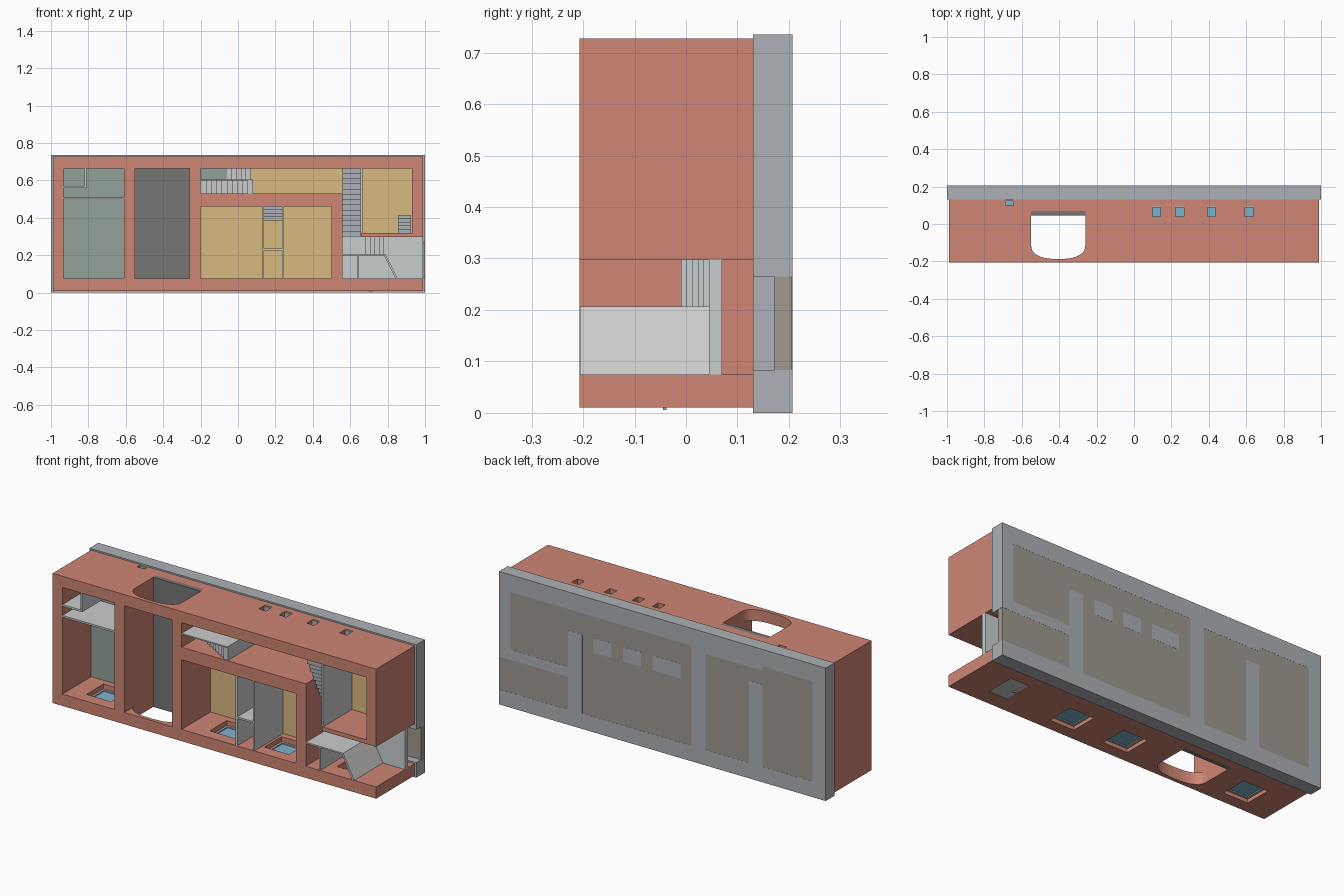
import bpy, bmesh, math

if "Cube" in bpy.data.objects:
    bpy.data.objects.remove(bpy.data.objects["Cube"])

FRONT, FLOOR, UNDER, BASE, BACK = -0.207, 0.045, 0.07, 0.13, 0.207


def material(name, r, g, b):
    m = bpy.data.materials.new(name)
    m.diffuse_color = tuple((c / 255) ** 2.2 for c in (r, g, b)) + (1,)
    m.use_nodes = True
    m.node_tree.nodes["Principled BSDF"].inputs["Base Color"].default_value = m.diffuse_color
    return m


BRICK = material("brick", 205, 133, 115)
CONCRETE = material("concrete", 172, 176, 180)
TAUPE = material("taupe", 158, 152, 143)
GREEN = material("green_floor", 146, 160, 152)
ASPHALT = material("asphalt", 117, 117, 117)
YELLOW = material("yellow_floor", 216, 184, 126)
PALE = material("pale_floor", 198, 206, 206)
WALL = material("partition", 196, 198, 198)
GLASS = material("glass", 125, 178, 205)


def prism(name, pts, lo, hi, axis='Y', mat=None):
    """Extrude an outline: (x, z) points along y, or (x, y) points along z."""
    bm = bmesh.new()
    place = (lambda p, t: (p[0], t, p[1])) if axis == 'Y' else (lambda p, t: (p[0], p[1], t))
    a = [bm.verts.new(place(p, lo)) for p in pts]
    b = [bm.verts.new(place(p, hi)) for p in pts]
    bm.faces.new(a)
    bm.faces.new(b[::-1])
    for i in range(len(pts)):
        j = (i + 1) % len(pts)
        bm.faces.new((a[i], b[i], b[j], a[j]))
    bmesh.ops.recalc_face_normals(bm, faces=bm.faces)
    me = bpy.data.meshes.new(name)
    bm.to_mesh(me)
    bm.free()
    ob = bpy.data.objects.new(name, me)
    bpy.context.collection.objects.link(ob)
    if mat:
        me.materials.append(mat)
    return ob


def box(name, x0, x1, y0, y1, z0, z1, mat=None):
    return prism(name, [(x0, z0), (x1, z0), (x1, z1), (x0, z1)], y0, y1, 'Y', mat)


def cut(target, cutter):
    mod = target.modifiers.new("cut", 'BOOLEAN')
    mod.operation, mod.solver, mod.object = 'DIFFERENCE', 'EXACT', cutter
    bpy.context.view_layer.objects.active = target
    bpy.ops.object.modifier_apply(modifier=mod.name)
    bpy.data.objects.remove(cutter)


def flight(name, along, start, end, c0, c1, y_low, y_high, n, mat):
    """Solid stair rising from start to end along x or z; -y is up."""
    pts = [(start, FLOOR)]
    for i in range(n):
        y = y_low + (y_high - y_low) * (i + 1) / n
        pts += [(start + (end - start) * i / n, y), (start + (end - start) * (i + 1) / n, y)]
    pts.append((end, FLOOR))
    if along == 'x':
        return prism(name, pts, c0, c1, 'Z', mat)
    ob = prism(name, pts, c0, c1, 'Z', mat)
    for v in ob.data.vertices:          # swap x and z
        v.co.x, v.co.z = v.co.z, v.co.x
    ob.data.flip_normals()
    return ob


# brick storey with open rooms
body = box("brick_storey", -0.99, 0.99, FRONT, BASE, 0.01, 0.727, BRICK)
rooms = [(-0.93, -0.61, 0.075, 0.665), (-0.55, -0.26, 0.075, 0.665),
         (-0.2, 0.5, 0.075, 0.46), (-0.2, 0.6, 0.53, 0.665),
         (0.56, 0.66, 0.25, 0.665), (0.65, 0.93, 0.32, 0.665),
         (0.56, 1.1, 0.075, 0.297)]
for x0, x1, z0, z1 in rooms:
    cut(body, box("cutter", x0, x1, -0.4, 0.4, z0, z1))

# arched passage through both outer walls
arch = [(-0.55, UNDER), (-0.55, -0.11)]
for i in range(1, 20):
    a = math.pi * i / 20
    c, s = math.cos(a), math.sin(a)
    arch.append((-0.405 - 0.145 * math.copysign(abs(c) ** 0.8, c), -0.11 - 0.077 * s ** 0.8))
arch += [(-0.26, -0.11), (-0.26, UNDER)]
cut(body, prism("cutter", arch, -0.1, 0.9, 'Z'))

# street windows with frame and pane
for x in (-0.755, 0.0, 0.335):
    x0, x1, y0, y1 = x - 0.075, x + 0.075, -0.14, 0.01
    cut(body, box("cutter", x0, x1, y0, y1, -0.1, 0.15))
    box("street_window_pane", x0, x1, y0, y1, 0.036, 0.042, GLASS)
    for fx0, fx1, fy0, fy1 in ((x0, x0 + 0.012, y0, y1), (x1 - 0.012, x1, y0, y1),
                               (x0, x1, y0, y0 + 0.012), (x0, x1, y1 - 0.012, y1)):
        box("street_window_frame", fx0, fx1, fy0, fy1, 0.03, 0.048, CONCRETE)

# street door
cut(body, box("cutter", 0.69, 0.81, -0.12, FLOOR, -0.1, 0.15))
box("street_door", 0.69, 0.81, -0.12, FLOOR, 0.014, 0.03, WALL)
box("door_handle", 0.70, 0.72, -0.045, -0.038, 0.006, 0.014, CONCRETE)

# cellar windows in the rear wall
for x, y0, y1 in ((-0.665, 0.1, BASE), (0.12, 0.04, 0.095), (0.245, 0.04, 0.095),
                  (0.415, 0.04, 0.095), (0.615, 0.04, 0.095)):
    cut(body, box("cutter", x - 0.022, x + 0.022, y0, y1, 0.6, 0.9))
    box("cellar_window_pane", x - 0.022, x + 0.022, y0, y1, 0.694, 0.7, GLASS)
    box("cellar_window_sill", x - 0.022, x + 0.022, y1 - 0.008, y1, 0.67, 0.725, CONCRETE)

# foundation slab with cellar rooms
slab = box("foundation", -1, 1, BASE, BACK, 0, 0.735, CONCRETE)
cellars = [(-0.18, 0.93, 0.52, 0.64), (-0.18, 0.49, 0.085, 0.44), (0.577, 0.93, 0.32, 0.53),
           (0.577, 1.1, 0.083, 0.265), (-0.53, -0.264, 0.085, 0.617),
           (-0.92, -0.613, 0.085, 0.64), (-0.63, -0.52, 0.54, 0.617),
           (0.42, 0.49, 0.43, 0.53), (0.24, 0.31, 0.43, 0.53),
           (0.06, 0.13, 0.43, 0.53), (-0.18, -0.11, 0.43, 0.53)]
for x0, x1, z0, z1 in cellars:
    cut(slab, box("cutter", x0, x1, 0, 0.4, z0, z1))
box("cellar_floor", -0.95, 0.95, 0.172, BACK - 0.0005, 0.05, 0.68, TAUPE)
box("cellar_floor_end", 0.52, 0.999, 0.1722, BACK - 0.0008, 0.07, 0.28, TAUPE)

# ground floor plates
for name, x0, x1, z0, z1, m in (
        ("left_floor", -0.93, -0.61, 0.075, 0.665, GREEN),
        ("passage_floor", -0.55, -0.26, 0.01, 0.727, ASPHALT),
        ("middle_floor", -0.2, 0.5, 0.075, 0.46, YELLOW),
        ("rear_floor", -0.2, 0.56, 0.53, 0.665, YELLOW),
        ("stair_floor", 0.56, 0.66, 0.297, 0.665, CONCRETE),
        ("right_floor", 0.66, 0.93, 0.32, 0.665, YELLOW),
        ("entry_floor", 0.56, 0.99, 0.075, 0.297, PALE)):
    box(name, x0, x1, FLOOR, UNDER, z0, z1, m)

# thin partitions
for x0, x1, z0, z1 in ((-0.93, -0.61, 0.5, 0.51), (-0.93, -0.81, 0.56, 0.57),
                       (-0.82, -0.81, 0.57, 0.665), (0.13, 0.14, 0.075, 0.46),
                       (0.235, 0.245, 0.075, 0.46), (0.14, 0.235, 0.225, 0.235),
                       (-0.2, 0.08, 0.599, 0.606), (0.655, 0.665, 0.32, 0.665),
                       (0.64, 0.648, 0.075, 0.199)):
    box("partition", x0, x1, FRONT + 0.001, FLOOR, z0, z1, WALL)
prism("entry_partition", [(0.56, 0.199), (0.78, 0.199), (0.842, 0.075), (0.855, 0.075),
                          (0.787, 0.207), (0.56, 0.207)], FRONT + 0.001, FLOOR, 'Y', WALL)

# stairs
flight("entry_stair", 'x', 0.78, 0.66, 0.207, 0.297, FLOOR, -0.01, 5, PALE)
box("entry_landing", 0.56, 0.66, -0.01, FLOOR, 0.207, 0.3, PALE)
flight("main_stair", 'z', 0.3, 0.665, 0.56, 0.655, -0.01, -0.195, 13, CONCRETE)
flight("rear_stair_lower", 'x', 0.07, -0.06, 0.606, 0.665, FLOOR, -0.035, 5, WALL)
box("rear_landing", -0.2, -0.06, -0.035, FLOOR, 0.606, 0.665, GREEN)
flight("rear_stair_upper", 'x', -0.2, 0.08, 0.53, 0.599, -0.035, -0.2, 10, WALL)
flight("right_steps", 'z', 0.415, 0.32, 0.855, 0.925, FLOOR, 0.0, 5, CONCRETE)
flight("middle_steps", 'z', 0.385, 0.46, 0.14, 0.235, FLOOR, 0.0, 4, CONCRETE)
